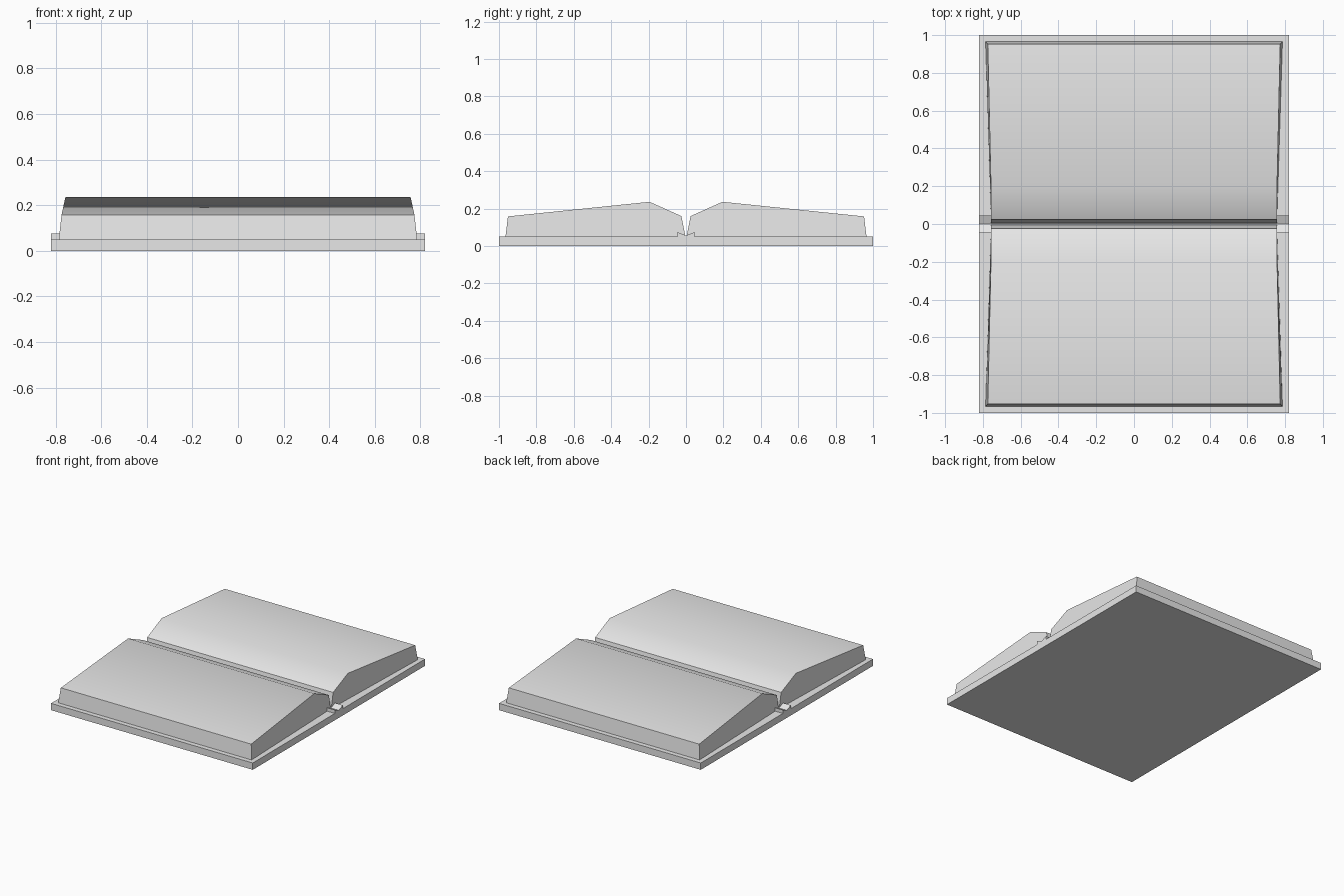
import bpy
import bmesh
import math

default = bpy.data.objects.get("Cube")
if default:
    bpy.data.objects.remove(default)

GREY = (0.8, 0.8, 0.8, 1.0)
paper = bpy.data.materials.new("plain grey")
paper.use_nodes = True
paper.diffuse_color = GREY
paper.node_tree.nodes["Principled BSDF"].inputs["Base Color"].default_value = GREY


def mirrored_half(name, stations, closed):
    """Span a (y, z, half width) outline across x, then mirror it over y = 0."""
    bm = bmesh.new()
    right = [bm.verts.new((-w, y, z)) for y, z, w in stations]
    left = [bm.verts.new((w, y, z)) for y, z, w in stations]
    count = len(stations)
    for i in range(count if closed else count - 1):
        j = (i + 1) % count
        bm.faces.new((right[i], right[j], left[j], left[i]))
    bm.faces.new(right)
    bm.faces.new(left[::-1])
    bmesh.ops.recalc_face_normals(bm, faces=bm.faces)
    # The outline runs outward along the bottom, so its first face must look down
    bm.faces.ensure_lookup_table()
    if bm.faces[0].normal.z > 0:
        bmesh.ops.reverse_faces(bm, faces=bm.faces)
    mesh = bpy.data.meshes.new(name)
    bm.to_mesh(mesh)
    bm.free()
    mesh.materials.append(paper)

    obj = bpy.data.objects.new(name, mesh)
    bpy.context.collection.objects.link(obj)
    mirror = obj.modifiers.new("other half", 'MIRROR')
    mirror.use_axis = (False, True, False)
    bpy.ops.object.select_all(action='DESELECT')
    obj.select_set(True)
    bpy.context.view_layer.objects.active = obj
    bpy.ops.object.modifier_apply(modifier=mirror.name)
    bpy.ops.object.shade_smooth_by_angle(angle=math.radians(35))
    return obj


# Flat cover with a raised, V-shaped spine along the middle
W = 0.82
mirrored_half("cover", [
    (0, 0, W), (1, 0, W), (1, 0.05, W),
    (0.046, 0.05, W), (0.046, 0.075, W), (0, 0.055, W),
], closed=False)

# Page blocks: tapered stacks that rise to a crest and drop into the gutter
mirrored_half("pages", [
    (0.003, 0.05, 0.756),
    (0.965, 0.05, 0.786),
    (0.952, 0.158, 0.774),
    (0.195, 0.236, 0.757),
    (0.025, 0.16, 0.756),
], closed=True)
